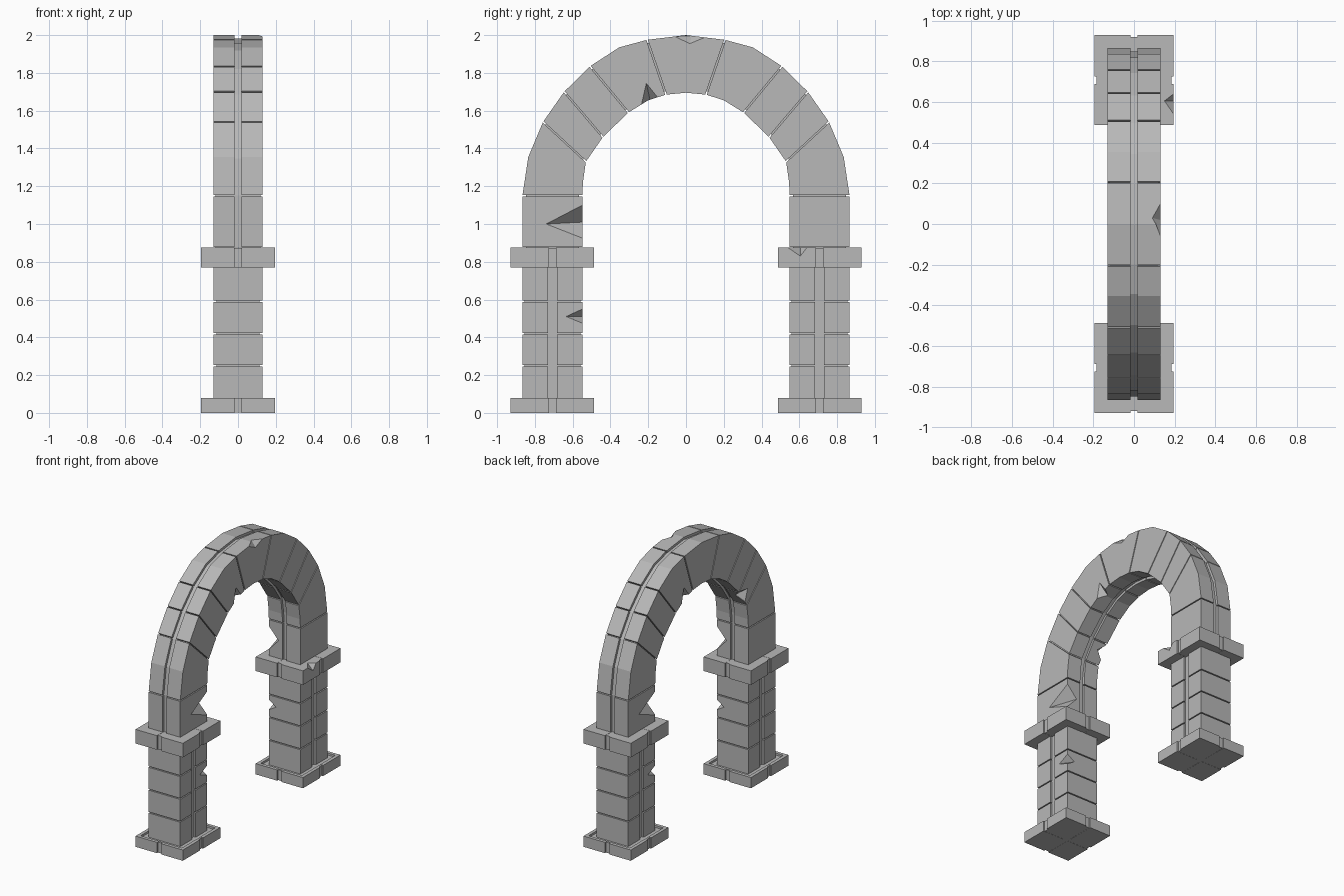
import bpy, bmesh
from mathutils import Vector

cube = bpy.data.objects.get("Cube")
if cube:
    bpy.data.objects.remove(cube, do_unlink=True)

stone = bpy.data.materials.new("grey_stone")
stone.use_nodes = True
GREY = (0.48, 0.48, 0.48, 1)
stone.diffuse_color = GREY
stone.node_tree.nodes["Principled BSDF"].inputs["Base Color"].default_value = GREY


def prism(bm, outline, x0, x1):
    """Extrude a closed (y, z) outline from x0 to x1."""
    a = [bm.verts.new((x0, p[0], p[1])) for p in outline]
    b = [bm.verts.new((x1, p[0], p[1])) for p in outline]
    bm.faces.new(a)
    bm.faces.new(b[::-1])
    n = len(a)
    for i in range(n):
        j = (i + 1) % n
        bm.faces.new((a[j], a[i], b[i], b[j]))


def box(bm, x0, x1, y0, y1, z0, z1):
    prism(bm, [(y0, z0), (y1, z0), (y1, z1), (y0, z1)], x0, x1)


def finish(bm, name):
    bmesh.ops.recalc_face_normals(bm, faces=bm.faces)
    mesh = bpy.data.meshes.new(name)
    bm.to_mesh(mesh)
    bm.free()
    mesh.materials.append(stone)
    obj = bpy.data.objects.new(name, mesh)
    bpy.context.collection.objects.link(obj)
    return obj


def cut(obj, bm):
    """Subtract a cutter mesh from the object and apply the result."""
    cutter = finish(bm, "cutter")
    cutter.hide_render = True
    mod = obj.modifiers.new("cut", 'BOOLEAN')
    mod.operation, mod.solver, mod.object = 'DIFFERENCE', 'EXACT', cutter
    mod.use_self = True
    graph = bpy.context.evaluated_depsgraph_get()
    obj.data = bpy.data.meshes.new_from_object(obj.evaluated_get(graph))
    obj.modifiers.clear()
    bpy.data.objects.remove(cutter, do_unlink=True)


def chip(obj, *points, turn=1):
    """Knock a faceted chip out of an edge; the last point lies outside."""
    bm = bmesh.new()
    for x, y, z in points:
        bm.verts.new((x * turn, y * turn, z))
    bmesh.ops.convex_hull(bm, input=bm.verts)
    cut(obj, bm)


W = 0.13                  # half thickness of the wall
IN, OUT = 0.548, 0.866    # inner and outer pillar faces
MID = (IN + OUT) / 2
SLOT = 0.018              # half width of the running groove
GAP = 0.004               # half width of a masonry joint

# Arch: rows of (outer, inner) points from one springing over the crown
half = [((OUT, 0.875), (IN, 0.875)), ((OUT, 1.15), (IN, 1.15)),
        ((0.835, 1.355), (0.546, 1.22)), ((0.757, 1.54), (0.53, 1.33)),
        ((0.645, 1.70), (0.44, 1.46)), ((0.508, 1.835), (0.305, 1.59)),
        ((0.354, 1.935), (0.2, 1.655)), ((0.206, 1.975), (0.106, 1.685)),
        ((0, 2), (0, 1.695))]
rows = [(Vector(o), Vector(i)) for o, i in half]
rows += [(Vector((-o.x, o.y)), Vector((-i.x, i.y))) for o, i in rows[-2::-1]]
last = len(rows) - 1
joints = [0, 1, 3, 4, 5, 7]
joints += [last - j for j in reversed(joints)]


def ring(part):
    return [r[0] for r in part] + [r[1] for r in reversed(part)]


def pull(row, toward):
    return tuple(p + (q - p).normalized() * GAP for p, q in zip(row, toward))


bm = bmesh.new()
for a, b in zip(joints, joints[1:]):
    part = rows[a:b + 1]
    part = [pull(part[0], part[1])] + part[1:-1] + [pull(part[-1], part[-2])]
    for x0, x1 in ((-W, -SLOT), (SLOT, W)):
        prism(bm, ring(part), x0, x1)
core = [(o.lerp(i, 0.06), i.lerp(o, 0.06)) for o, i in rows]
prism(bm, ring(core), -W + 0.012, W - 0.012)
arch = finish(bm, "arch")

# Chips along the arch edges, repeated with a half turn
for t in (1, -1):
    chip(arch, (W, -0.74, 1.0), (W, -IN, 1.1), (W, -IN, 0.925),
         (0.05, -IN, 1.01), (0.25, -0.4, 1.01), turn=t)
    chip(arch, (W, -0.21, 1.745), (W, -0.235, 1.635), (W, -0.15, 1.67),
         (0.07, -0.19, 1.655), (0.25, -0.16, 1.5), turn=t)
chip(arch, (W, 0.02, 1.955), (W, -0.06, 1.993), (W, 0.1, 1.988),
     (0.09, 0.03, 1.997), (0.25, 0.02, 2.15))
chip(arch, (-W, -0.54, 1.45), (-W, -0.445, 1.465), (-W, -0.51, 1.365),
     (-0.07, -0.477, 1.415), (-0.25, -0.3, 1.3))


def slab(name, side, z0, z1):
    """Cap or base: four corner stones around a core, with slots between."""
    bm = bmesh.new()
    hx, hy, s = 0.195, 0.221, SLOT
    c = side * MID
    for x0, x1 in ((-hx, -s), (s, hx)):
        for y0, y1 in ((-hy, -s), (s, hy)):
            box(bm, x0, x1, c + y0, c + y1, z0, z1)
    box(bm, -hx + 0.01, hx - 0.01, c - hy + 0.01, c + hy - 0.01,
        z0 + 0.001, z1 - 0.001)
    return finish(bm, name)


for side, label in ((-1, "front"), (1, "back")):
    c = side * MID
    hy = (OUT - IN) / 2

    # Pillar: four courses split by a vertical groove on the wide faces
    bm = bmesh.new()
    levels = [0.06, 0.25, 0.42, 0.59, 0.78]
    for z0, z1 in zip(levels, levels[1:]):
        for y0, y1 in ((-hy, -0.023), (0.023, hy)):
            box(bm, -W, W, c + y0, c + y1, z0 + GAP, z1 - GAP)
    box(bm, -W + 0.015, W - 0.015, c - hy + 0.01, c + hy - 0.01, 0.055, 0.785)
    pillar = finish(bm, label + "_pillar")
    chip(pillar, (W, -0.635, 0.51), (W, -IN, 0.55), (W, -IN, 0.475),
         (0.07, -IN, 0.51), (0.25, -0.4, 0.51), turn=-side)

    # Base with a sunken top, and cap
    base = slab(label + "_base", side, 0, 0.08)
    bm = bmesh.new()
    box(bm, -0.17, 0.17, c - 0.196, c + 0.196, 0.065, 0.2)
    cut(base, bm)
    cap = slab(label + "_cap", side, 0.77, 0.875)
    if side > 0:
        chip(cap, (0.195, 0.605, 0.83), (0.195, 0.54, 0.875),
             (0.195, 0.64, 0.875), (0.15, 0.605, 0.875), (0.3, 0.6, 1.0))
